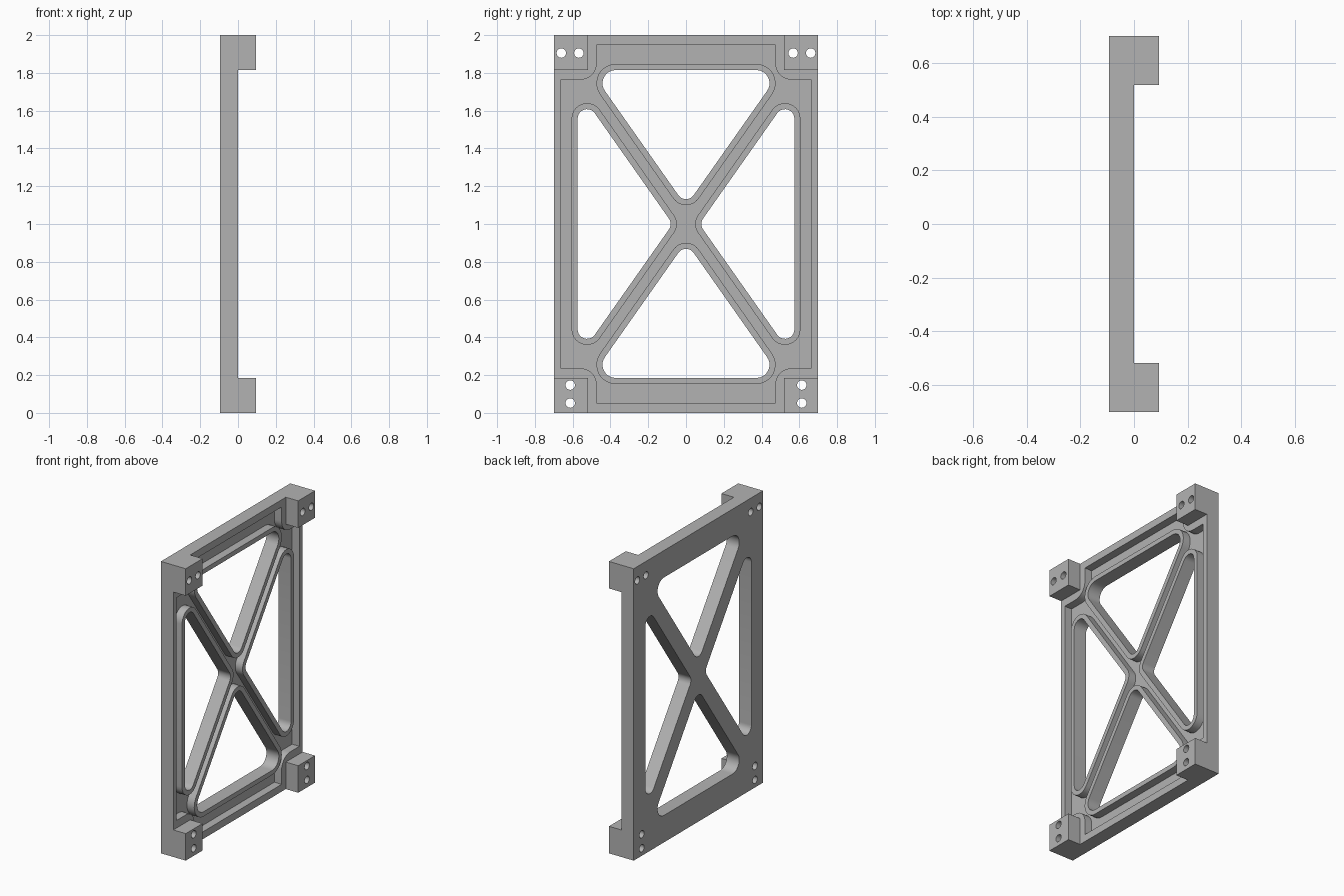
import bpy, bmesh, math
from mathutils import Vector

if "Cube" in bpy.data.objects:
    bpy.data.objects.remove(bpy.data.objects["Cube"], do_unlink=True)

HALF_T = 0.094      # half of the full depth; the plate fills the rear half
HALF_W = 0.70
FLOOR = -0.055      # level of the recessed face
RIM = 0.032

grey = bpy.data.materials.new("machined_grey")
grey.use_nodes = True
grey.diffuse_color = (0.45, 0.45, 0.45, 1)
grey.node_tree.nodes["Principled BSDF"].inputs["Base Color"].default_value = (0.45, 0.45, 0.45, 1)


def rounded(corners, grow=0.0, steps=10):
    """Outline from (y, z, radius) corners, with optional outward offset."""
    out = []
    for i, (y, z, r) in enumerate(corners):
        p = Vector((y, z))
        if r == 0:
            out.append(p)
            continue
        a = (Vector(corners[i - 1][:2]) - p).normalized()
        b = (Vector(corners[(i + 1) % len(corners)][:2]) - p).normalized()
        half = a.angle(b) / 2
        c = p + (a + b).normalized() * r / math.sin(half)
        d0 = (p + a * r / math.tan(half) - c).normalized()
        d1 = (p + b * r / math.tan(half) - c).normalized()
        out += [c + d0.slerp(d1, k / steps) * (r + grow) for k in range(steps + 1)]
    return out


def prism(name, outline, x0, x1):
    """Extrude a (y, z) outline along x; z is measured from the middle."""
    bm = bmesh.new()
    face = bm.faces.new([bm.verts.new((x0, p[0], p[1] + 1)) for p in outline])
    ext = bmesh.ops.extrude_face_region(bm, geom=[face])
    moved = [v for v in ext["geom"] if isinstance(v, bmesh.types.BMVert)]
    bmesh.ops.translate(bm, vec=(x1 - x0, 0, 0), verts=moved)
    bmesh.ops.recalc_face_normals(bm, faces=bm.faces)
    mesh = bpy.data.meshes.new(name)
    bm.to_mesh(mesh)
    bm.free()
    mesh.materials.append(grey)
    obj = bpy.data.objects.new(name, mesh)
    bpy.context.collection.objects.link(obj)
    return obj


def combine(body, tool, operation):
    mod = body.modifiers.new(operation.lower(), "BOOLEAN")
    mod.operation, mod.object, mod.solver = operation, tool, "EXACT"
    bpy.context.view_layer.objects.active = body
    bpy.ops.object.modifier_apply(modifier=mod.name)
    bpy.data.objects.remove(tool, do_unlink=True)


def rect(y0, y1, z0, z1):
    return [(y0, z0), (y1, z0), (y1, z1), (y0, z1)]


# Plate
frame = prism("cross_braced_frame", rect(-HALF_W, HALF_W, -1, 1), -HALF_T, 0)

# Recess, stepping in with a rounded shoulder round each corner
quarter = [(0.665, 0.763, 0), (0.472, 0.763, 0.09), (0.472, 0.95, 0)]
recess = []
for sy, sz in ((1, 1), (-1, 1), (-1, -1), (1, -1)):
    part = quarter if sy == sz else quarter[::-1]
    recess += [(y * sy, z * sz, r) for y, z, r in part]
combine(frame, prism("recess_cutter", rounded(recess), FLOOR, 0.05), "DIFFERENCE")

# Openings between the diagonal braces: raised lips, then the holes
slope = 1.42
apex_z, apex_y = 0.095, 0.07
top, side = 0.815, 0.574
top_y = (top - apex_z) / slope
side_z = (side - apex_y) * slope
openings = []
for s in (1, -1):
    openings.append([(0, apex_z * s, 0.05), (top_y, top * s, 0.07), (-top_y, top * s, 0.07)])
    openings.append([(apex_y * s, 0, 0.05), (side * s, side_z, 0.05), (side * s, -side_z, 0.05)])
for tri in openings:
    combine(frame, prism("lip", rounded(tri, RIM), FLOOR - 0.015, 0), "UNION")
for tri in openings:
    combine(frame, prism("opening_cutter", rounded(tri), -0.2, 0.2), "DIFFERENCE")

# Corner blocks
for sy in (-1, 1):
    for sz in (-1, 1):
        y0, y1 = sorted((0.518 * sy, HALF_W * sy))
        z0, z1 = sorted((0.815 * sz, sz))
        combine(frame, prism("corner_block", rect(y0, y1, z0, z1), -HALF_T, HALF_T), "UNION")

# Bolt holes: side by side at the top, stacked at the bottom
for s in (-1, 1):
    for y, z in ((0.66, 0.905), (0.567, 0.905), (0.613, -0.853), (0.613, -0.948)):
        ring = [(y * s + 0.025 * math.cos(k * math.pi / 12),
                 z + 0.025 * math.sin(k * math.pi / 12)) for k in range(24)]
        combine(frame, prism("bolt_cutter", ring, -0.2, 0.2), "DIFFERENCE")

# Smooth the rounded walls, keep the edges crisp
bpy.ops.object.select_all(action="DESELECT")
frame.select_set(True)
bpy.context.view_layer.objects.active = frame
bpy.ops.object.shade_smooth_by_angle(angle=math.radians(30))
